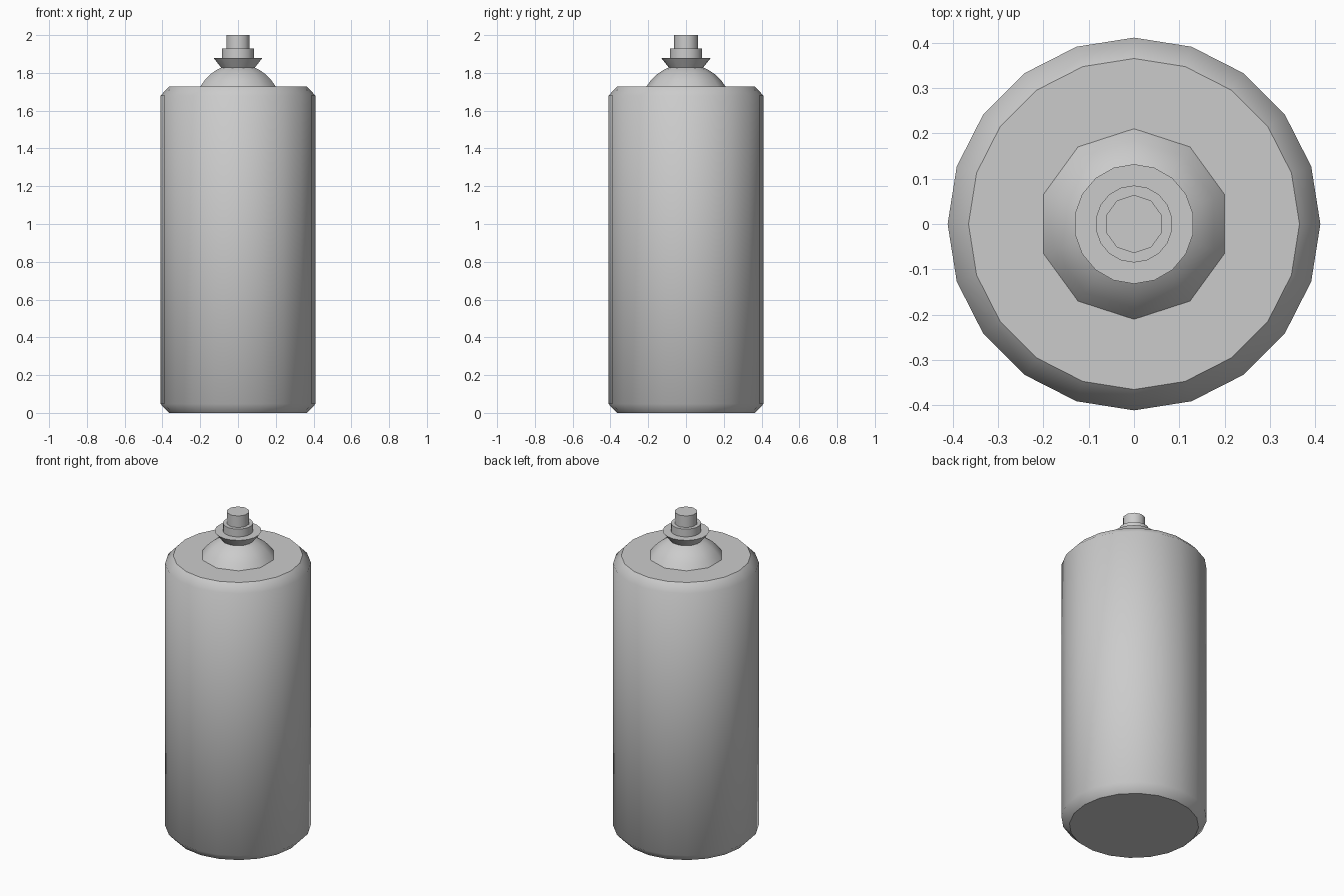
import bpy
import bmesh
from math import sin, cos, pi, sqrt

cube = bpy.data.objects.get("Cube")
if cube:
    bpy.data.objects.remove(cube, do_unlink=True)

# Single grey metal colour
grey = bpy.data.materials.new("light_grey")
grey.use_nodes = True
grey.diffuse_color = (0.6, 0.6, 0.6, 1)
grey.node_tree.nodes["Principled BSDF"].inputs["Base Color"].default_value = (0.6, 0.6, 0.6, 1)


def turned(name, sides, profile):
    """Smooth solid of revolution with crisp flat caps; profile is (radius, z) upward."""
    bm = bmesh.new()
    angles = [pi / 2 + 2 * pi * i / sides for i in range(sides)]
    rings = [[bm.verts.new((r * cos(a), r * sin(a), z)) for a in angles]
             for r, z in profile]
    for low, high in zip(rings, rings[1:]):
        for i in range(sides):
            j = (i + 1) % sides
            bm.faces.new((low[i], low[j], high[j], high[i])).smooth = True
    for cap in (bm.faces.new(rings[0][::-1]), bm.faces.new(rings[-1])):
        for edge in cap.edges:
            edge.smooth = False
    mesh = bpy.data.meshes.new(name)
    bm.to_mesh(mesh)
    bm.free()
    mesh.materials.append(grey)
    obj = bpy.data.objects.new(name, mesh)
    bpy.context.collection.objects.link(obj)
    return obj


# Can body with chamfered rims
TOP = 1.727
turned("can_body", 20, [(0.365, 0), (0.411, 0.048), (0.411, TOP - 0.048), (0.365, TOP)])

# Domed shoulder: slice of a sphere
RADIUS, DROP = 0.244, 0.124
heights = [0, 0.035, 0.065, 0.09, 0.108]
turned("dome", 10, [(sqrt(RADIUS ** 2 - (h + DROP) ** 2), TOP + h) for h in heights])

# Valve cup, collar and nozzle
turned("valve_cup", 18, [(0.086, 1.822), (0.132, 1.88)])
turned("collar", 18, [(0.085, 1.875), (0.085, 1.928)])
turned("nozzle", 10, [(0.064, 1.92), (0.064, 2.0)])
